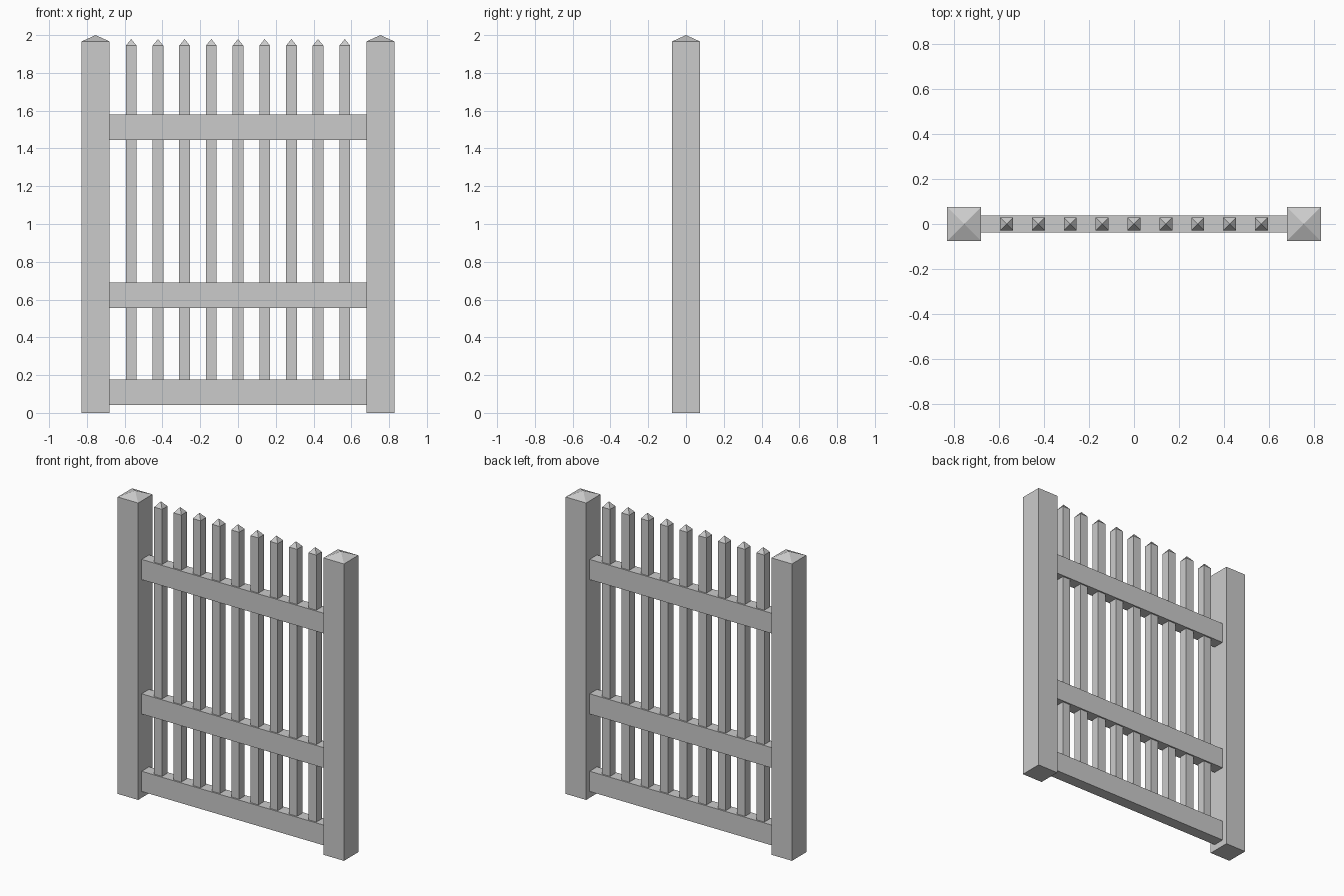
import bpy, bmesh

if "Cube" in bpy.data.objects:
    bpy.data.objects.remove(bpy.data.objects["Cube"])


def bar(name, x, z0, z1, w, d, tip=None):
    """Box-section bar; with a tip height its top is a four-sided point."""
    bm = bmesh.new()
    corners = [(-1, -1), (1, -1), (1, 1), (-1, 1)]
    low = [bm.verts.new((x + a * w / 2, b * d / 2, z0)) for a, b in corners]
    high = [bm.verts.new((x + a * w / 2, b * d / 2, z1)) for a, b in corners]
    bm.faces.new(low[::-1])
    apex = bm.verts.new((x, 0, tip)) if tip else None
    if not tip:
        bm.faces.new(high)
    for i in range(4):
        j = (i + 1) % 4
        bm.faces.new((low[i], low[j], high[j], high[i]))
        if tip:
            bm.faces.new((high[i], high[j], apex))
    mesh = bpy.data.meshes.new(name)
    bm.to_mesh(mesh)
    bm.free()
    obj = bpy.data.objects.new(name, mesh)
    bpy.context.collection.objects.link(obj)
    return obj


# Main posts with pyramid caps
for side, x in (("left", -0.754), ("right", 0.754)):
    bar(f"post_{side}", x, 0, 1.966, 0.15, 0.15, tip=2.0)

# Horizontal rails between the posts
for label, z in (("bottom", 0.109), ("middle", 0.622), ("top", 1.512)):
    bar(f"rail_{label}", 0, z - 0.067, z + 0.067, 1.36, 0.077)

# Pointed pickets running through the rails
for i in range(9):
    bar(f"picket_{i + 1}", (i - 4) * 0.1413, 0.11, 1.944, 0.057, 0.057, tip=1.979)
